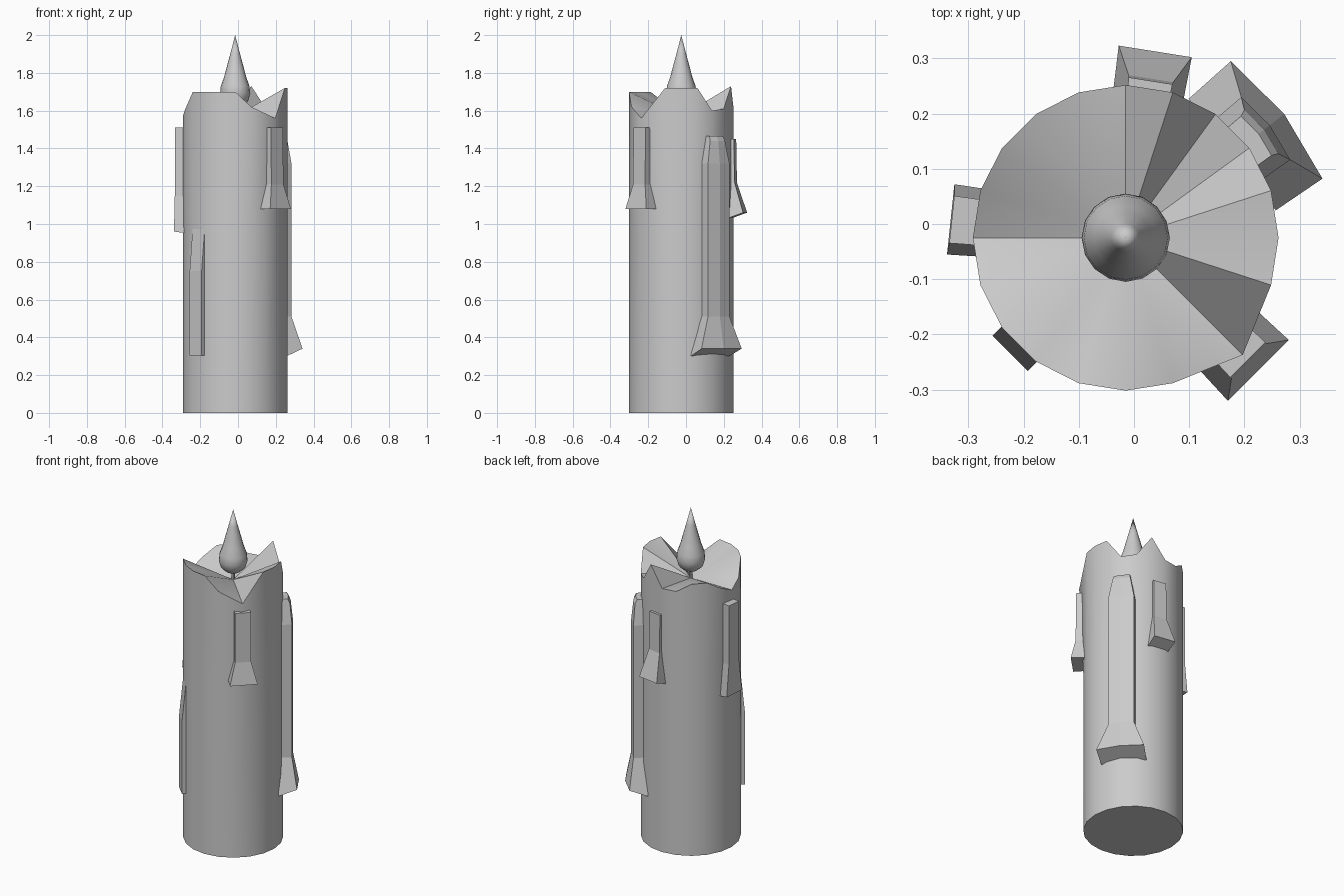
import bpy, bmesh
from math import radians, sin, cos, pi
from mathutils import Vector

if "Cube" in bpy.data.objects:
    bpy.data.objects.remove(bpy.data.objects["Cube"])

CX, CY, R, N = -0.015, -0.025, 0.277, 20


def make(name, bm, smooth=None):
    bmesh.ops.recalc_face_normals(bm, faces=bm.faces)
    me = bpy.data.meshes.new(name)
    bm.to_mesh(me)
    bm.free()
    ob = bpy.data.objects.new(name, me)
    bpy.context.collection.objects.link(ob)
    if smooth:
        bpy.ops.object.select_all(action='DESELECT')
        bpy.context.view_layer.objects.active = ob
        ob.select_set(True)
        bpy.ops.object.shade_smooth_by_angle(angle=radians(smooth))
    return ob


def polar(deg, r, z):
    a = radians(deg)
    return (CX + r * cos(a), CY + r * sin(a), z)


def bridge(bm, a, b):
    for i in range(len(a)):
        j = (i + 1) % len(a)
        bm.faces.new((a[i], a[j], b[j], b[i]))


# Candle body: 20-sided column with a wavy melted rim and a sunken top
rim = [1.72, 1.72, 1.60, 1.61, 1.73, 1.61, 1.61, 1.66, 1.66, 1.61,
       1.57, 1.61, 1.70, 1.70, 1.70, 1.70, 1.62, 1.56, 1.56, 1.72]
bm = bmesh.new()
base = [bm.verts.new(polar(18 * i, R, 0)) for i in range(N)]
mid = [bm.verts.new(polar(18 * i, R, 1.0)) for i in range(N)]
top = []
for i, z in enumerate(rim):
    pour_lip = i in (17, 18)
    top.append(bm.verts.new(polar(315 if pour_lip else 18 * i, 0.3 if pour_lip else R, z)))
bm.faces.new(base)
bridge(bm, base, mid)
bridge(bm, mid, top)
centre = bm.verts.new((CX, CY, 1.57))
for i in range(N):
    bm.faces.new((top[i], top[(i + 1) % N], centre))
bmesh.ops.remove_doubles(bm, verts=bm.verts, dist=0.0005)
make("candle_body", bm, 40)

# Flame: lathed teardrop
profile = [(0.04, 1.625), (0.068, 1.65), (0.08, 1.69), (0.076, 1.73),
           (0.058, 1.78), (0.045, 1.83), (0.026, 1.90)]
bm = bmesh.new()
rings = [[bm.verts.new(polar(360 * k / 16, r, z)) for k in range(16)] for r, z in profile]
for a, b in zip(rings, rings[1:]):
    bridge(bm, a, b)
for ring, z in ((rings[0], 1.612), (rings[-1], 2.0)):
    tip = bm.verts.new((CX, CY, z))
    for k in range(16):
        bm.faces.new((ring[k], ring[(k + 1) % 16], tip))
make("flame", bm, 60)

# Wick: short thin post under the flame
bm = bmesh.new()
bmesh.ops.create_cone(bm, cap_ends=True, segments=8, radius1=0.01, radius2=0.01, depth=0.1)
bmesh.ops.translate(bm, verts=bm.verts, vec=(CX, CY, 1.60))
make("wick", bm, 40)


# Wax drips: rows of (z, outer radius, half width), top to bottom
def drip(name, deg, rows, bulge=0.0, lip=0.0):
    a = radians(deg)
    out, side = Vector((cos(a), sin(a), 0)), Vector((-sin(a), cos(a), 0))
    o = Vector((CX, CY, 0))
    bm = bmesh.new()
    loops = []
    for n, (z, r, h) in enumerate(rows):
        drop = lip if n == len(rows) - 1 else 0
        pts = [(0.245, -h * 0.95, z - drop), (r, -h, z), (r + bulge * h, 0, z),
               (r, h, z), (0.245, h * 0.95, z - drop)]
        if not bulge:
            pts.pop(2)
        loops.append([bm.verts.new(o + out * p + side * q + Vector((0, 0, w))) for p, q, w in pts])
    for p, q in zip(loops, loops[1:]):
        bridge(bm, p, q)
    bm.faces.new(loops[0])
    bm.faces.new(loops[-1])
    make(name, bm)


drip("drip_front_right", -45, [(1.51, 0.313, 0.045), (1.21, 0.316, 0.045), (1.08, 0.34, 0.078)])
drip("drip_back", 81, [(1.45, 0.288, 0.04), (1.22, 0.292, 0.041), (1.06, 0.342, 0.067)], lip=0.035)
drip("drip_large", 38, [(1.465, 0.300, 0.045), (1.44, 0.312, 0.050), (1.32, 0.322, 0.072),
                        (0.51, 0.322, 0.072), (0.34, 0.347, 0.135)], bulge=0.13, lip=0.04)
drip("drip_left", 174, [(1.51, 0.317, 0.043), (1.15, 0.317, 0.043), (0.96, 0.319, 0.064)], lip=0.01)
drip("drip_front_left", 225, [(1.01, 0.270, 0.045), (0.75, 0.296, 0.045), (0.305, 0.296, 0.045)])
